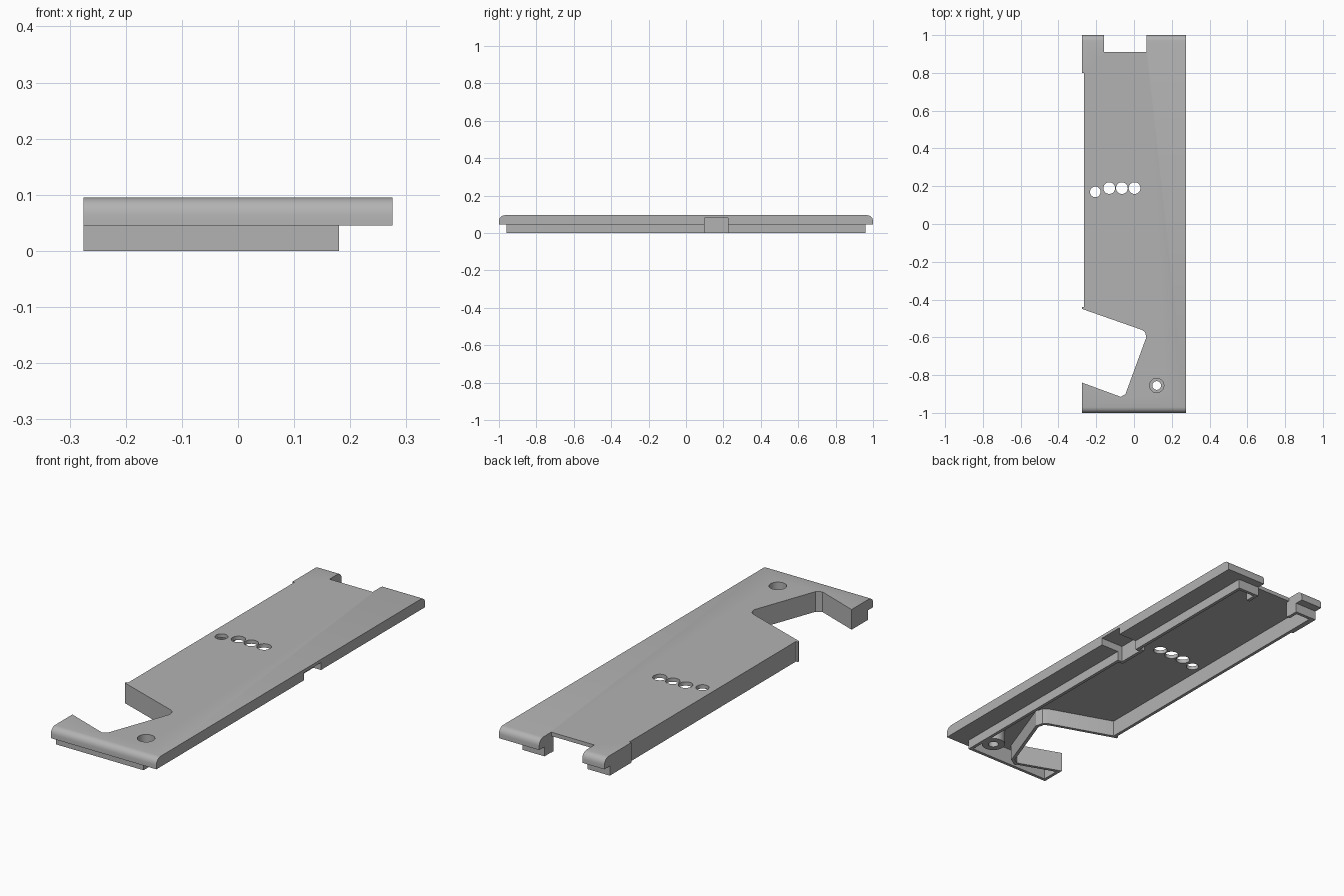
import bpy
import bmesh
import math
from mathutils import Vector, Matrix

cube = bpy.data.objects.get("Cube")
if cube:
    bpy.data.objects.remove(cube, do_unlink=True)

TOP, STEP, CEILING = 0.095, 0.045, 0.077
WALL = 0.015

grey = bpy.data.materials.new("plain grey")
grey.use_nodes = True
grey.diffuse_color = (0.45, 0.45, 0.45, 1)
grey.node_tree.nodes["Principled BSDF"].inputs["Base Color"].default_value = grey.diffuse_color


def prism(name, outline, low, high, matrix=None):
    """Extrude a flat outline between two heights."""
    bm = bmesh.new()
    face = bm.faces.new([bm.verts.new((x, y, low)) for x, y in outline])
    grown = bmesh.ops.extrude_face_region(bm, geom=[face])["geom"]
    bmesh.ops.translate(bm, vec=(0, 0, high - low),
                        verts=[g for g in grown if isinstance(g, bmesh.types.BMVert)])
    if matrix:
        bm.transform(matrix)
    bmesh.ops.recalc_face_normals(bm, faces=bm.faces)
    mesh = bpy.data.meshes.new(name)
    bm.to_mesh(mesh)
    bm.free()
    mesh.materials.append(grey)
    obj = bpy.data.objects.new(name, mesh)
    bpy.context.collection.objects.link(obj)
    return obj


def block(name, x0, x1, y0, y1, z0, z1):
    return prism(name, [(x0, y0), (x1, y0), (x1, y1), (x0, y1)], z0, z1)


def disc(name, x, y, radius, z0, z1, sides=32):
    turns = [math.tau * i / sides for i in range(sides)]
    return prism(name, [(x + radius * math.cos(a), y + radius * math.sin(a)) for a in turns], z0, z1)


def inset(outline, distance):
    """Move every side of a counter-clockwise outline inwards."""
    points = [Vector(p) for p in outline]
    result = []
    for i, p in enumerate(points):
        a = (p - points[i - 1]).normalized()
        b = (points[(i + 1) % len(points)] - p).normalized()
        na, nb = Vector((-a.y, a.x)), Vector((-b.y, b.x))
        result.append(tuple(p + (na + nb) * distance / (1 + na.dot(nb))))
    return result


def combine(target, tool, operation="DIFFERENCE"):
    mod = target.modifiers.new("combine", "BOOLEAN")
    mod.operation, mod.object, mod.solver = operation, tool, "EXACT"
    bpy.context.view_layer.objects.active = target
    bpy.ops.object.modifier_apply(modifier=mod.name)
    bpy.data.objects.remove(tool, do_unlink=True)


# Cover body: stepped side profile with rounded upper ends, extruded across x
RADIUS = 0.03
half = [(0.96, 0), (0.96, STEP), (1, STEP)]
for i in range(5):
    a = math.pi / 2 * i / 4
    half.append((1 - RADIUS + RADIUS * math.cos(a), TOP - RADIUS + RADIUS * math.sin(a)))
profile = half + [(-y, z) for y, z in reversed(half)]
yz_to_world = Matrix(((0, 0, 1, 0), (1, 0, 0, 0), (0, 1, 0, 0), (0, 0, 0, 1)))
cover = prism("cover", profile, -0.275, 0.275, yz_to_world)

# Overhanging ledge, shaved side, end notch and angled side cutout
combine(cover, block("ledge_cut", 0.18, 0.4, -1.1, 1.1, -0.1, STEP))
combine(cover, block("side_cut", -0.4, -0.265, -0.44, 0.8, -0.1, 0.2))
combine(cover, block("notch_cut", -0.16, 0.065, 0.91, 1.1, -0.1, 0.2))
bay = [(0.04, -0.56), (0.058, -0.572), (0.065, -0.60), (-0.045, -0.90), (-0.07, -0.915)]
combine(cover, prism("bay_cut", [(-0.4, -0.406)] + bay + [(-0.4, -0.794)], -0.1, 0.2))

# Hollow underside, open towards the end notch
rim = [(0.18, -0.96), (0.18, 0.96), (0.065, 0.96), (0.065, 0.91), (-0.16, 0.91),
       (-0.16, 0.96), (-0.265, 0.96), (-0.265, -0.453)] + bay + [(-0.275, -0.84), (-0.275, -0.96)]
combine(cover, prism("pocket_cut", inset(rim, WALL), -0.1, CEILING))
combine(cover, block("opening_cut", -0.158, 0.063, 0.85, 0.95, -0.1, CEILING))

# Screw boss with counterbore
SCREW = (0.12, -0.855)
combine(cover, disc("boss", *SCREW, 0.053, 0.001, 0.085), "UNION")
combine(cover, disc("counterbore_cut", *SCREW, 0.038, 0.035, 0.2))
combine(cover, disc("screw_cut", *SCREW, 0.023, -0.1, 0.1))

# Side port recess with its backing wall
combine(cover, block("port_backing", 0.14, 0.172, 0.085, 0.24, 0.001, 0.085), "UNION")
combine(cover, block("port_cut", 0.155, 0.4, 0.1, 0.225, -0.1, 0.08))

# Row of round holes
for x, y, r in [(-0.205, 0.17, 0.028), (-0.131, 0.19, 0.031), (-0.064, 0.19, 0.031), (0.003, 0.19, 0.031)]:
    combine(cover, disc("hole_cut", x, y, r, 0.05, 0.2))

bpy.ops.object.select_all(action="DESELECT")
cover.select_set(True)
bpy.context.view_layer.objects.active = cover
bpy.ops.object.shade_smooth_by_angle(angle=math.radians(30))
